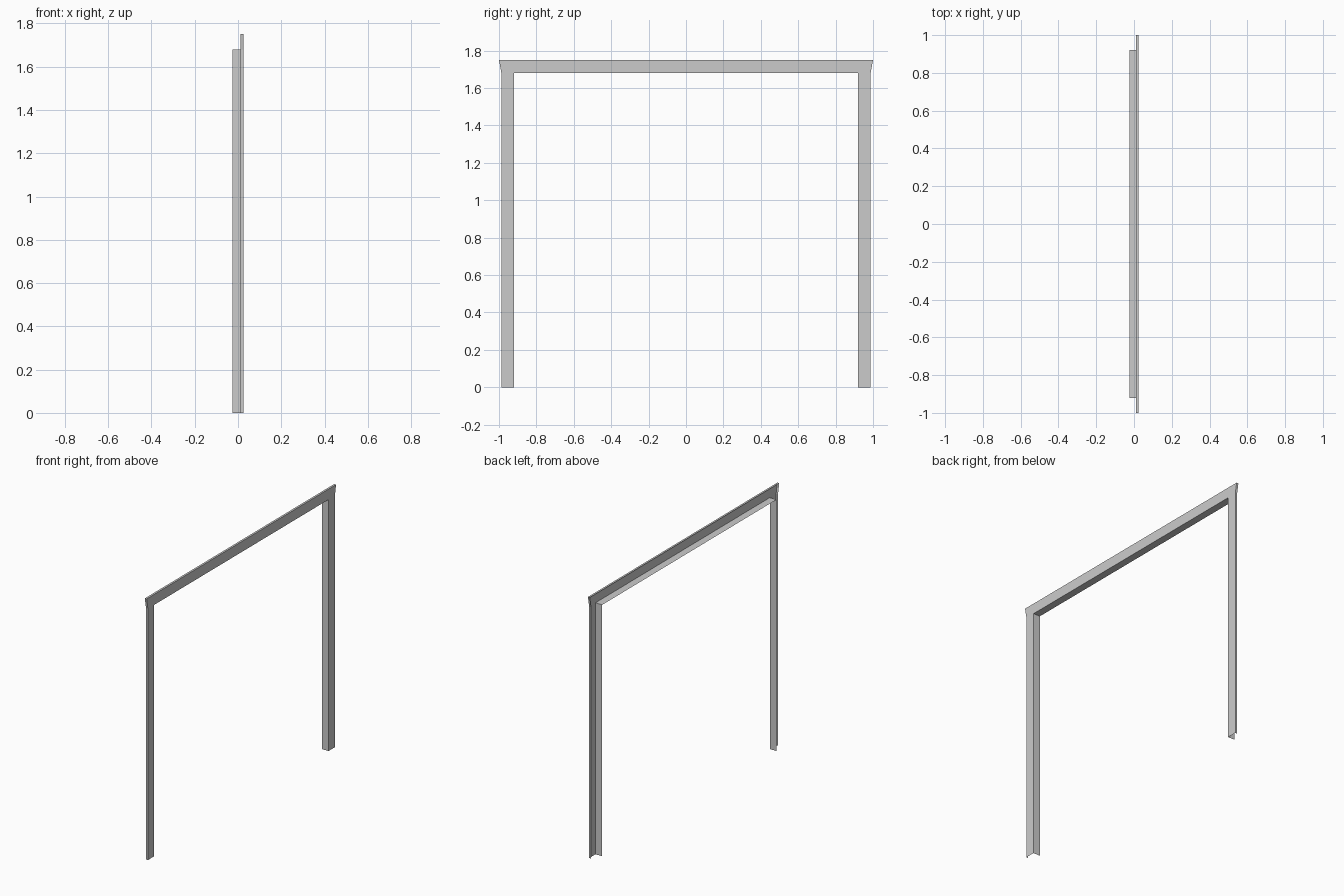
import bpy, bmesh

if "Cube" in bpy.data.objects:
    bpy.data.objects.remove(bpy.data.objects["Cube"])

FRONT, LIP, BACK = 0.025, 0.011, -0.025


def mirrored(half):
    """Complete a half path (y, z) by mirroring it across y = 0."""
    return half + [(-y, z) for y, z in reversed(half)]


# Outer edge flares at the top corners; inner edge is the plain opening
outer = mirrored([(0.987, 0), (0.987, 1.68), (1.0, 1.75)])
inner = mirrored([(0.92, 0), (0.92, 1.68), (0.92, 1.68)])


def loft(name, rails):
    """Skin neighbouring rails, each given as (x, path)."""
    bm = bmesh.new()
    rows = [[bm.verts.new((x, y, z)) for y, z in path] for x, path in rails]
    for a, b in zip(rows, rows[1:]):
        for i in range(len(a) - 1):
            bm.faces.new((a[i], a[i + 1], b[i + 1], b[i]))
    bmesh.ops.remove_doubles(bm, verts=bm.verts[:], dist=1e-5)
    mesh = bpy.data.meshes.new(name)
    bm.to_mesh(mesh)
    bm.free()
    obj = bpy.data.objects.new(name, mesh)
    bpy.context.collection.objects.link(obj)
    return obj


# Flat casing with a shallow return lip around its outside
loft("door_casing", [(LIP, outer), (FRONT, outer), (FRONT, inner)])

# Thin lining running back from the opening edge
loft("jamb_lining", [(FRONT, inner), (BACK, inner)])
